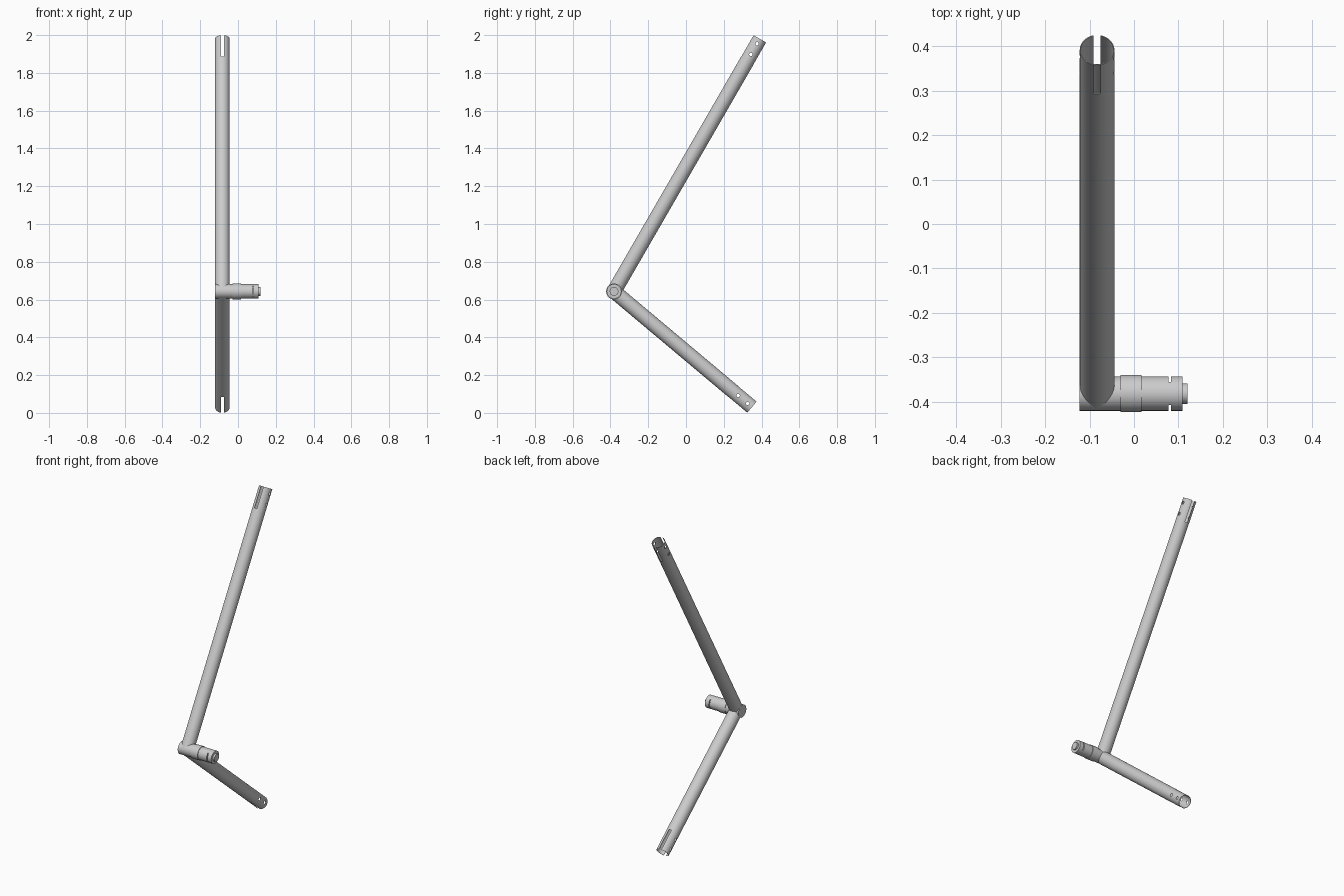
import bpy, bmesh
from math import radians, pi
from mathutils import Matrix, Vector

cube = bpy.data.objects.get("Cube")
if cube:
    bpy.data.objects.remove(cube, do_unlink=True)

JOINT = Vector((-0.083, -0.381, 0.643))
TUBE_R, WALL = 0.039, 0.002


def to_object(bm, name):
    mesh = bpy.data.meshes.new(name)
    bmesh.ops.recalc_face_normals(bm, faces=bm.faces)
    bm.to_mesh(mesh)
    bm.free()
    ob = bpy.data.objects.new(name, mesh)
    bpy.context.collection.objects.link(ob)
    return ob


def lathe(name, profile, closed=False, steps=64):
    """Spin (x, radius) points about the x axis."""
    bm = bmesh.new()
    verts = [bm.verts.new((x, 0, r)) for x, r in profile]
    pairs = list(zip(verts, verts[1:]))
    if closed:
        pairs.append((verts[-1], verts[0]))
    edges = [bm.edges.new(p) for p in pairs]
    bmesh.ops.spin(bm, geom=verts + edges, cent=(0, 0, 0), axis=(1, 0, 0),
                   angle=2 * pi, steps=steps, use_merge=True)
    bmesh.ops.remove_doubles(bm, verts=bm.verts, dist=1e-5)
    return to_object(bm, name)


def box_cutter(center, size):
    bm = bmesh.new()
    bmesh.ops.create_cube(bm, size=1, matrix=Matrix.LocRotScale(center, None, size))
    return to_object(bm, "cutter")


def pin_cutter(x, radius):
    bm = bmesh.new()
    place = Matrix.Translation((x, 0, 0)) @ Matrix.Rotation(pi / 2, 4, 'X')
    bmesh.ops.create_cone(bm, cap_ends=True, segments=24, radius1=radius,
                          radius2=radius, depth=0.2, matrix=place)
    return to_object(bm, "cutter")


def cut_and_smooth(ob, cutters):
    bpy.context.view_layer.objects.active = ob
    for cutter in cutters:
        cutter.hide_render = True
        mod = ob.modifiers.new("cut", 'BOOLEAN')
        mod.operation, mod.solver, mod.object = 'DIFFERENCE', 'EXACT', cutter
        bpy.ops.object.modifier_apply(modifier=mod.name)
        bpy.data.objects.remove(cutter, do_unlink=True)
    bpy.ops.object.select_all(action='DESELECT')
    ob.select_set(True)
    bpy.ops.object.shade_smooth_by_angle(angle=radians(30))


def arm(name, length, tilt):
    """Hollow tube from the joint, with a slotted and drilled free end."""
    inner = TUBE_R - WALL
    ob = lathe(name, [(0, TUBE_R), (length, TUBE_R), (length, inner), (0, inner)], True)
    slot = box_cutter(Vector((length, 0, 0)), Vector((0.26, 0.016, 0.2)))
    holes = [pin_cutter(length - d, 0.009) for d in (0.03, 0.095)]
    cut_and_smooth(ob, [slot] + holes)
    ob.matrix_world = (Matrix.Translation(JOINT) @ Matrix.Rotation(radians(tilt), 4, 'X')
                       @ Matrix.Rotation(pi / 2, 4, 'Z'))


# Long and short arms
arm("upper_arm", 1.544, 60)
arm("lower_arm", 0.953, -40)

# Stepped axle with collar and tip
axle = lathe("pivot_axle", [
    (-0.122, 0), (-0.122, 0.0387), (-0.03, 0.0387), (-0.03, 0.042), (0.017, 0.042),
    (0.017, 0.0387), (0.109, 0.0387), (0.109, 0.023), (0.12, 0.023), (0.12, 0)])
# Clip notches on the front and back of the axle
notches = [box_cutter(Vector((0.08, s * 0.046, 0)), Vector((0.006, 0.04, 0.1)))
           for s in (-1, 1)]
cut_and_smooth(axle, notches)
axle.location = (0, JOINT.y, JOINT.z)
